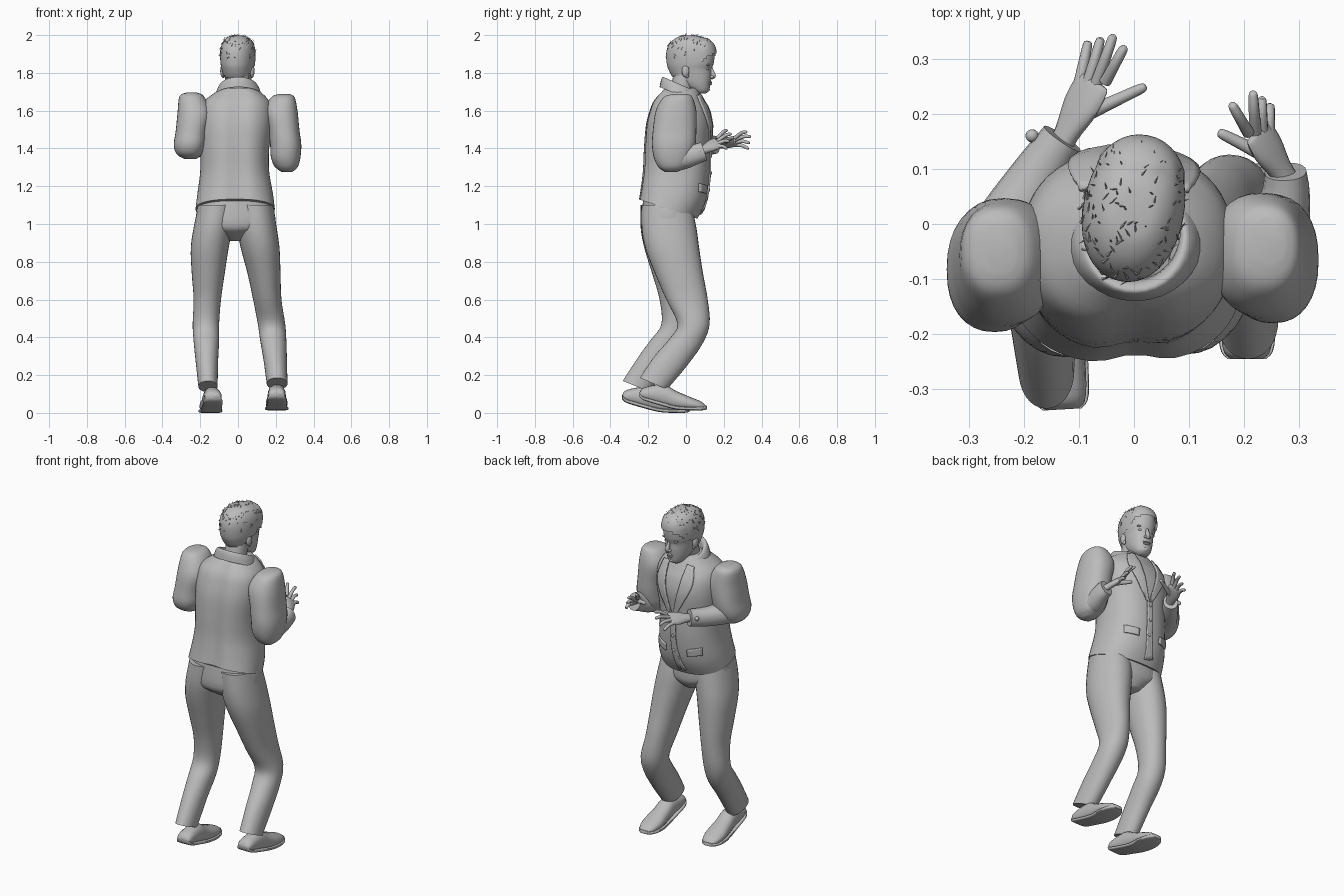
import bpy, bmesh, math, random
from mathutils import Vector, Matrix

if "Cube" in bpy.data.objects:
    bpy.data.objects.remove(bpy.data.objects["Cube"])
random.seed(4)

grey = bpy.data.materials.new("plain grey")
grey.use_nodes = True
grey.diffuse_color = (0.5, 0.5, 0.5, 1)
grey.node_tree.nodes["Principled BSDF"].inputs["Base Color"].default_value = (0.5, 0.5, 0.5, 1)


def finish(name, bm, angle=50):
    bmesh.ops.recalc_face_normals(bm, faces=bm.faces)
    mesh = bpy.data.meshes.new(name)
    bm.to_mesh(mesh)
    bm.free()
    ob = bpy.data.objects.new(name, mesh)
    bpy.context.collection.objects.link(ob)
    mesh.materials.append(grey)
    bpy.ops.object.select_all(action='DESELECT')
    ob.select_set(True)
    bpy.context.view_layer.objects.active = ob
    bpy.ops.object.shade_smooth_by_angle(angle=math.radians(angle))
    return ob


def smooth(rows, k=4):
    """Catmull-Rom interpolation through rows of numbers."""
    out = []
    for i in range(len(rows) - 1):
        a, b, c, d = rows[max(i - 1, 0)], rows[i], rows[i + 1], rows[min(i + 2, len(rows) - 1)]
        for s in range(k):
            t = s / k
            out.append([q + t / 2 * (r - p + t * (2 * p - 5 * q + 4 * r - u + t * (3 * (q - r) + u - p)))
                        for p, q, r, u in zip(a, b, c, d)])
    return out + [list(rows[-1])]


def oval(n, power):
    """Unit superellipse."""
    for i in range(n):
        c, s = math.cos(math.tau * i / n), math.sin(math.tau * i / n)
        yield math.copysign(abs(c) ** (2 / power), c), math.copysign(abs(s) ** (2 / power), s)


def skin(rings, cap=True):
    bm = bmesh.new()
    loops = [[bm.verts.new(p) for p in ring] for ring in rings]
    for a, b in zip(loops, loops[1:]):
        for i in range(len(a)):
            j = (i + 1) % len(a)
            bm.faces.new((a[i], a[j], b[j], b[i]))
    if cap:
        bm.faces.new(loops[0])
        bm.faces.new(loops[-1])
    return bm


def stack(rows, n=32, power=2.3, k=4, cap=True):
    """Horizontal sections: height, x range, y range, slope along y."""
    rings = []
    for z, x0, x1, y0, y1, tilt in smooth([tuple(r) + (0,) * (6 - len(r)) for r in rows], k):
        rings.append([((x0 + x1) / 2 + (x1 - x0) / 2 * c, (y0 + y1) / 2 + (y1 - y0) / 2 * s,
                       z + tilt * (y1 - y0) / 2 * s) for c, s in oval(n, power)])
    return skin(rings, cap)


def tube(name, points, axis=(0, 0, 1), n=14, k=4):
    """Rounded tube through points of x, y, z, half width along axis, half thickness."""
    rows = smooth(points, k)
    rings = []
    for i, r in enumerate(rows):
        p = Vector(r[:3])
        t = (Vector(rows[min(i + 1, len(rows) - 1)][:3]) - Vector(rows[max(i - 1, 0)][:3])).normalized()
        w = Vector(axis)
        w = (w - t * w.dot(t)).normalized()
        h = t.cross(w)
        rings.append([p + w * r[3] * c + h * r[4] * s for c, s in oval(n, 2.2)])
    return finish(name, skin(rings))


def ball(name, pos, size, turn=None):
    bm = bmesh.new()
    bmesh.ops.create_uvsphere(bm, u_segments=14, v_segments=8, radius=1)
    m = Matrix.Translation(pos) @ Matrix.Diagonal((*size, 1))
    bm.transform(turn @ m if turn else m)
    return finish(name, bm)


# Jacket body, with a soft valley down the spine
JACKET = [(1.08, -.225, .195, -.255, .06, -.33), (1.16, -.215, .185, -.245, .105, -.22),
          (1.28, -.2, .165, -.235, .125, -.05), (1.4, -.2, .165, -.23, .125, 0),
          (1.52, -.205, .18, -.22, .135, 0), (1.6, -.2, .18, -.2, .12, 0),
          (1.65, -.18, .165, -.18, .095, 0), (1.69, -.13, .13, -.15, .075, 0),
          (1.72, -.085, .085, -.125, .06, 0)]
bm = stack(JACKET, n=48)
for v in bm.verts:
    if v.co.y < -.1:
        v.co.y += .018 * math.exp(-(v.co.x / .05) ** 2)
finish("jacket", bm)
FRONT = smooth(JACKET, 6)


def chest(x, z):
    """Depth of the jacket's chest side at a given place."""
    r = min(FRONT, key=lambda q: abs(q[0] + q[5] * (q[4] - q[3]) / 2 - z))
    u = min(abs((x - (r[1] + r[2]) / 2) / ((r[2] - r[1]) / 2)), .98)
    return (r[3] + r[4]) / 2 + (r[4] - r[3]) / 2 * (1 - u ** 2.3) ** (1 / 2.3)


def plate(name, edge_a, edge_b, lift=.003):
    """Thin cloth piece lying on the chest between two edges of x, z points."""
    bm = bmesh.new()
    grid = []
    for a, b in zip(smooth(edge_a, 5), smooth(edge_b, 5)):
        row = [(a[0] + (b[0] - a[0]) * i / 6, a[1] + (b[1] - a[1]) * i / 6) for i in range(7)]
        grid.append([bm.verts.new((x, chest(x, z) + lift, z)) for x, z in row])
    for r, s in zip(grid, grid[1:]):
        for i in range(6):
            bm.faces.new((r[i], r[i + 1], s[i + 1], s[i]))
    ob = finish(name, bm)
    ob.modifiers.new("cloth", 'SOLIDIFY').thickness = .009
    ob.modifiers["cloth"].offset = 0


# Lapels, pocket flaps, front edge and buttons
for side, word in ((1, "left"), (-1, "right")):
    plate(word + "_lapel", [(side * .06, 1.69), (side * .045, 1.56), (0, 1.38)],
          [(side * .1, 1.68), (side * .115, 1.57), (side * .02, 1.39)], .006)
    plate(word + "_pocket_flap", [(side * .07 - .015, 1.2), (side * .07 - .015, 1.16)],
          [(side * .145 - .015, 1.215), (side * .145 - .015, 1.17)])
plate("front_edge", [(-.02, 1.4), (-.025, 1.2), (-.06, 1.06)], [(.01, 1.4), (.01, 1.2), (-.01, 1.05)])
for i in range(3):
    z = 1.36 - i * .09
    ball(f"button_{i + 1}", (-.005, chest(-.005, z) + .009, z), (.009, .005, .009))

# Collar folded around the neck
finish("collar", stack([(1.68, -.12, .125, -.14, .085, -.4), (1.715, -.108, .113, -.133, .08, -.42),
                        (1.735, -.093, .097, -.122, .075, -.44), (1.725, -.08, .085, -.105, .068, -.44),
                        (1.68, -.075, .08, -.1, .06, -.44)], power=2, cap=False))

# Trousers
finish("trouser_seat", stack([(1.15, -.205, .175, -.225, .04), (1.0, -.22, .195, -.235, .045),
                              (.95, -.13, .1, -.2, .035), (.91, -.06, .03, -.14, 0)]))
LEFT_LEG = [(1.1, -.01, .185, -.235, .03), (.98, -.005, .205, -.235, .055), (.87, .015, .22, -.215, .07),
            (.74, .05, .225, -.165, .09), (.6, .08, .23, -.105, .115), (.47, .105, .25, -.045, .125),
            (.38, .118, .256, -.09, .09, -.1), (.28, .135, .259, -.165, .012, -.25),
            (.155, .152, .262, -.245, -.1, -.42)]
RIGHT_LEG = [(1.1, -.21, -.01, -.24, .03), (.98, -.235, -.03, -.24, .04), (.87, -.25, -.05, -.22, .045),
             (.74, -.245, -.07, -.18, .045), (.6, -.235, -.09, -.14, .04), (.47, -.24, -.1, -.13, .025),
             (.38, -.235, -.1, -.185, -.01, -.1), (.28, -.225, -.105, -.25, -.09, -.25),
             (.14, -.21, -.108, -.335, -.19, -.4)]
finish("left_trouser_leg", stack(LEFT_LEG, power=2.1))
finish("right_trouser_leg", stack(RIGHT_LEG, power=2.1))

# Shoes: y, half width, underside, top
SHOE = [(-.245, .03, .085, .11), (-.22, .045, .065, .135), (-.12, .048, .035, .15), (-.05, .052, .018, .115),
        (.02, .058, .013, .085), (.08, .046, .013, .06), (.11, .02, .018, .035)]


def shoe(name, x, y, z, yaw):
    move = Matrix.Translation((x, y, z)) @ Matrix.Rotation(yaw, 4, 'Z')
    for part in ("upper", "sole"):
        rings = []
        for d, w, low, top in smooth(SHOE, 4):
            if part == "sole":
                w, top = w + .005, low + .02
            rings.append([move @ Vector((w * c, d, (low + top) / 2 + (top - low) / 2 * s))
                          for c, s in oval(20, 4 if part == "sole" else 2.2)])
        finish(f"{name}_{part}", skin(rings))


shoe("left_shoe", .205, 0, 0, 0)
shoe("right_shoe", -.145, -.092, -.013, .06)

# Sleeves: upper part stacked, lower part as a tube ending in a cuff
finish("left_upper_sleeve", stack([(1.688, .215, .275, -.07, .01), (1.67, .175, .3, -.12, .035),
                                   (1.6, .14, .315, -.16, .055), (1.5, .16, .325, -.175, .055),
                                   (1.42, .17, .335, -.18, .05), (1.35, .175, .33, -.17, .03),
                                   (1.3, .2, .315, -.145, 0), (1.275, .23, .285, -.11, -.05)]))
finish("right_upper_sleeve", stack([(1.695, -.275, -.215, -.09, 0), (1.675, -.31, -.18, -.13, .03),
                                    (1.59, -.32, -.14, -.175, .045), (1.49, -.33, -.16, -.19, .045),
                                    (1.42, -.34, -.17, -.195, .03), (1.37, -.325, -.19, -.17, 0),
                                    (1.345, -.285, -.22, -.12, -.04)]))
tube("left_lower_sleeve", [(.25, -.1, 1.34, .06, .07), (.26, -.02, 1.35, .062, .06),
                           (.275, .05, 1.37, .054, .045), (.275, .095, 1.385, .05, .038)], n=20)
tube("right_lower_sleeve", [(-.265, -.1, 1.41, .062, .075), (-.235, -.02, 1.41, .06, .066),
                            (-.18, .08, 1.41, .053, .05), (-.13, .155, 1.42, .048, .04)], n=20)
ball("left_cuff_button", (.311, .07, 1.385), (.007, .012, .012))
ball("right_cuff_button", (-.185, .16, 1.43), (.012, .012, .012))


def hand(name, wrist, first, last, thumb, tips):
    """Flat palm with four fingers from the first to the last knuckle, and a thumb."""
    wrist, first, last, thumb = map(Vector, (wrist, first, last, thumb))
    across, mid = first - last, (first + last) / 2
    w = across.length / 2 + .009
    tube(name + "_palm", [(*(wrist - (mid - wrist) * .4), .024, .02), (*wrist, .025, .018),
                          (*wrist.lerp(mid, .55), w, .016), (*mid, w, .011),
                          (*mid.lerp(wrist, -.08), w * .8, .006)], across)
    for i, tip in enumerate(tips):
        base, tip = first.lerp(last, i / 3), Vector(tip)
        bend = base.lerp(tip, .55) + Vector((0, 0, .007))
        tube(f"{name}_finger_{i + 1}", [(*base, .011, .011), (*bend, .0095, .0095), (*base.lerp(tip, .93), .008, .008),
                                        (*tip, .003, .003)], across, 10)
    root = wrist.lerp(first, .3)
    tube(name + "_thumb", [(*root, .016, .014), (*root.lerp(thumb, .55), .012, .011),
                           (*root.lerp(thumb, .93), .009, .009), (*thumb, .003, .003)], across, 10)


hand("right_hand", (-.122, .165, 1.42), (-.052, .258, 1.455), (-.1, .25, 1.42), (.022, .25, 1.46),
     [(-.017, .322, 1.49), (-.037, .343, 1.465), (-.06, .338, 1.43), (-.083, .332, 1.4)])
hand("left_hand", (.265, .1, 1.395), (.208, .165, 1.45), (.245, .165, 1.41), (.153, .167, 1.435),
     [(.177, .218, 1.5), (.216, .24, 1.48), (.232, .23, 1.44), (.247, .218, 1.4)])

# Neck and head, the head turned a little to one side
TURN = Matrix.Translation((0, .03, 0)) @ Matrix.Rotation(-.19, 4, 'Z') @ Matrix.Translation((0, -.03, 0))
tube("neck", [(0, -.05, 1.6, .065, .062), (0, -.03, 1.69, .06, .058), (0, 0, 1.8, .06, .062)], (1, 0, 0), 20)
HEAD = [(1.69, -.022, .022, .06, .102), (1.705, -.042, .042, .035, .122), (1.74, -.06, .06, -.02, .13),
        (1.78, -.07, .07, -.065, .136), (1.82, -.077, .077, -.088, .137), (1.85, -.083, .083, -.097, .147),
        (1.9, -.086, .086, -.1, .152), (1.94, -.081, .081, -.09, .143), (1.97, -.066, .066, -.065, .115),
        (1.988, -.042, .042, -.03, .075), (1.992, -.012, .012, .005, .035)]
bm = stack(HEAD, n=40, power=2.15)
bm.transform(TURN)
finish("head", bm)

# Hair: the scalp part of the head shape, raised, with short tufts
bm = stack(HEAD, n=40, power=2.15)
bmesh.ops.delete(bm, geom=[f for f in bm.faces if f.calc_center_median().z < 1.81 + .62 * f.calc_center_median().y],
                 context='FACES')
bm.normal_update()
scalp = [(f.calc_center_median(), f.normal.copy()) for f in bm.faces]
for v in bm.verts:
    v.co += (v.co - Vector((0, .02, 1.86))).normalized() * (.012 if v.co.y > .1 else .006)
bm.transform(TURN)
finish("hair", bm)
bm = bmesh.new()
for p, n in random.sample([s for s in scalp if s[0].z > 1.88], 110):
    out = (p - Vector((0, .02, 1.86))).normalized()
    lean = (out * .35 + Vector((random.uniform(-.6, .6), random.uniform(-.2, 1), .2))).normalized()
    m = Matrix.Translation(p + out * .008) @ lean.to_track_quat('Z', 'Y').to_matrix().to_4x4()
    bmesh.ops.create_cone(bm, segments=4, radius1=.003, radius2=0, depth=.022, matrix=TURN @ m)
finish("hair_tufts", bm)

# Face and ears
for side, word in ((1, "left"), (-1, "right")):
    ball(word + "_ear", (side * .08, .012, 1.81), (.012, .02, .033), TURN)
    ball(word + "_ear_lobe", (side * .077, .02, 1.785), (.008, .01, .013), TURN)
    ball(word + "_eye", (side * .032, .121, 1.822), (.014, .009, .008), TURN)
    ball(word + "_brow", (side * .034, .126, 1.843), (.025, .01, .006), TURN)
    ball(word + "_nostril", (side * .01, .14, 1.779), (.009, .012, .008), TURN)
nose = tube("nose", [(0, .13, 1.84, .007, .008), (0, .139, 1.81, .009, .01), (0, .146, 1.785, .012, .014),
                     (0, .138, 1.77, .008, .008)], (1, 0, 0))
nose.data.transform(TURN)
ball("upper_lip", (0, .131, 1.75), (.024, .009, .005), TURN)
ball("lower_lip", (0, .13, 1.741), (.02, .009, .006), TURN)
ball("chin", (0, .11, 1.712), (.022, .018, .014), TURN)
